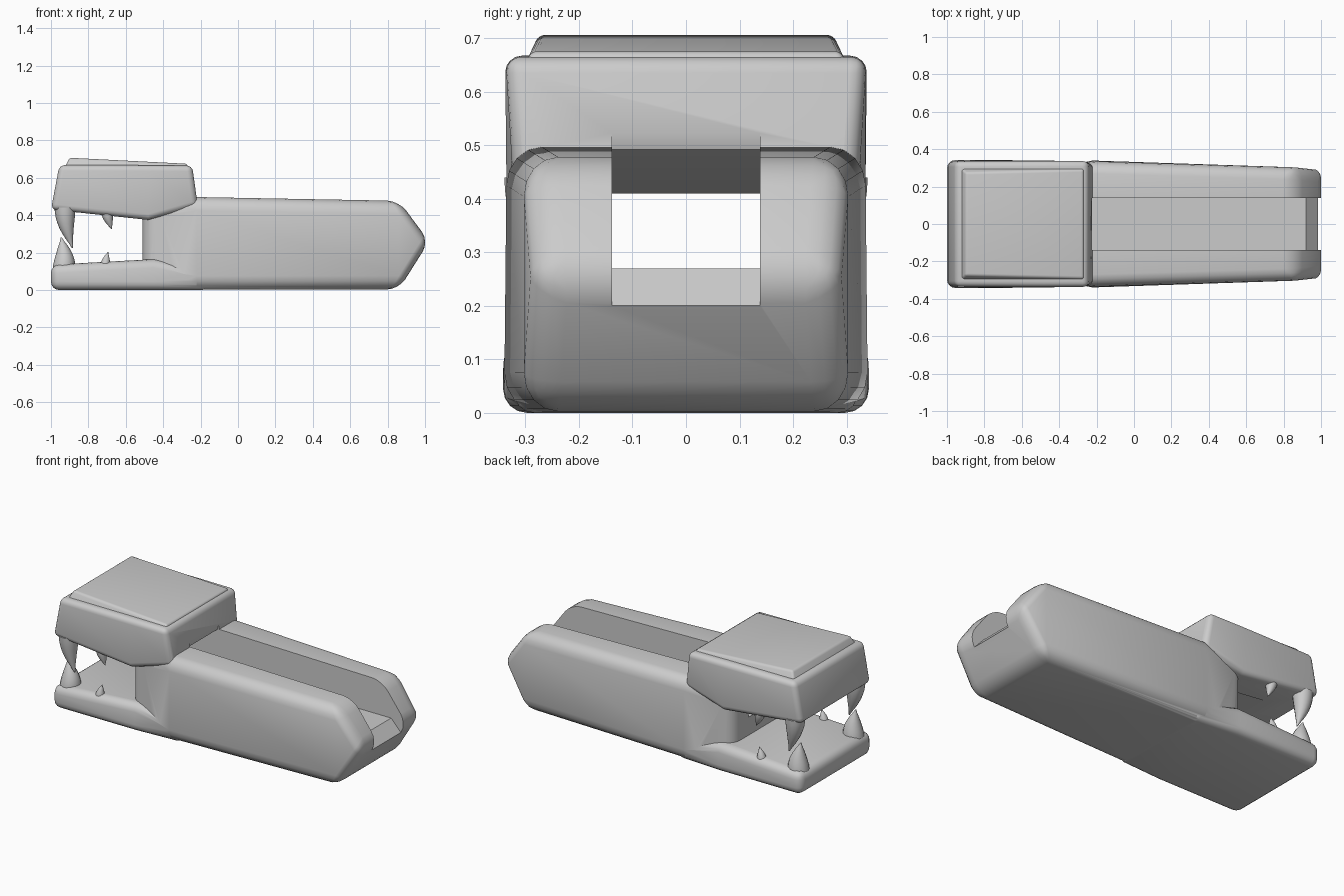
import bpy, bmesh, math

if "Cube" in bpy.data.objects:
    bpy.data.objects.remove(bpy.data.objects["Cube"])


def make_object(name, bm):
    bmesh.ops.recalc_face_normals(bm, faces=bm.faces[:])
    mesh = bpy.data.meshes.new(name)
    bm.to_mesh(mesh)
    bm.free()
    ob = bpy.data.objects.new(name, mesh)
    bpy.context.collection.objects.link(ob)
    return ob


def apply_all(ob):
    bpy.ops.object.select_all(action='DESELECT')
    ob.select_set(True)
    bpy.context.view_layer.objects.active = ob
    for m in list(ob.modifiers):
        bpy.ops.object.modifier_apply(modifier=m.name)


def loft(name, sections, bevel):
    """Four-sided loft along x; section = x_low, x_high, half_low, half_high, z_low, z_high."""
    bm = bmesh.new()
    rings = []
    for xb, xt, wb, wt, z0, z1 in sections:
        rings.append([bm.verts.new(p) for p in
                      ((xb, -wb, z0), (xb, wb, z0), (xt, wt, z1), (xt, -wt, z1))])
    for a, b in zip(rings, rings[1:]):
        for i in range(4):
            j = (i + 1) % 4
            bm.faces.new((a[i], a[j], b[j], b[i]))
    bm.faces.new(rings[0])
    bm.faces.new(rings[-1])
    bmesh.ops.remove_doubles(bm, verts=bm.verts[:], dist=1e-5)
    ob = make_object(name, bm)
    m = ob.modifiers.new("Bevel", 'BEVEL')
    m.width, m.segments = bevel, 4
    m.limit_method, m.angle_limit = 'ANGLE', math.radians(30)
    apply_all(ob)
    return ob


def boolean(ob, other, operation):
    m = ob.modifiers.new("Boolean", 'BOOLEAN')
    m.object, m.operation, m.solver = other, operation, 'EXACT'
    apply_all(ob)
    bpy.data.objects.remove(other)


def smooth(ob, angle):
    bpy.ops.object.select_all(action='DESELECT')
    ob.select_set(True)
    bpy.context.view_layer.objects.active = ob
    bpy.ops.object.shade_smooth_by_angle(angle=math.radians(angle))


# Long body with a wedge-shaped tail end and narrowed cheeks behind the mouth
body = loft("body", [(-.51, -.51, .285, .285, .05, .45),
                     (-.22, -.22, .34, .335, .003, .497),
                     (.86, .86, .303, .303, .003, .477),
                     (1.022, 1.022, .285, .285, .26, .26)], .065)

# Lower jaw plate
jaw = loft("lower_jaw", [(-1, -1, .342, .342, 0, .135),
                         (-.45, -.45, .342, .335, 0, .165),
                         (-.15, -.15, .325, .31, 0, .1)], .045)

# Upper head block and the raised brow on top of it
head = loft("upper_head", [(-1, -.955, .335, .335, .43, .668),
                           (-.48, -.48, .335, .338, .375, .667),
                           (-.215, -.245, .322, .338, .45, .665)], .03)
brow = loft("brow", [(-.955, -.9, .325, .275, .6, .707),
                     (-.26, -.27, .325, .29, .6, .675)], .012)

for part in (jaw, head, brow):
    boolean(body, part, 'UNION')

# Slot through the body, open at the top and running into the mouth
profile = [(-1.1, .27), (.92, .27), (.985, .2), (1.2, .2), (1.2, .6),
           (-.2, .6), (-.235, .492), (-.48, .41), (-1.1, .41)]
bm = bmesh.new()
face = bm.faces.new([bm.verts.new((x, -.138, z)) for x, z in profile])
ext = bmesh.ops.extrude_face_region(bm, geom=[face])
bmesh.ops.translate(bm, vec=(0, .276, 0),
                    verts=[g for g in ext['geom'] if isinstance(g, bmesh.types.BMVert)])
boolean(body, make_object("slot_cutter", bm), 'DIFFERENCE')
smooth(body, 32)


# Curved teeth, in mirrored pairs
def tooth_pair(name, base, tip, radius, bow):
    n, steps = 14, 8
    for side, label in ((-1, "near"), (1, "far")):
        bm = bmesh.new()
        rings = []
        for k in range(steps + 1):
            t = k / steps
            x = base[0] + (tip[0] - base[0]) * t + bow * math.sin(math.pi * t)
            y = base[1] + (tip[1] - base[1]) * t
            z = base[2] + (tip[2] - base[2]) * t
            r = radius * max(.06, (1 - t ** 1.7))
            rings.append([bm.verts.new((x + r * math.cos(2 * math.pi * i / n),
                                        side * y + r * math.sin(2 * math.pi * i / n), z))
                          for i in range(n)])
        for a, b in zip(rings, rings[1:]):
            for i in range(n):
                j = (i + 1) % n
                bm.faces.new((a[i], a[j], b[j], b[i]))
        bm.faces.new(rings[0])
        bm.faces.new(rings[-1])
        smooth(make_object(name + "_" + label, bm), 50)


tooth_pair("upper_fang", (-.925, .285, .44), (-.885, .285, .225), .056, -.012)
tooth_pair("lower_fang", (-.93, .26, .12), (-.945, .26, .28), .06, .008)
tooth_pair("upper_small_tooth", (-.70, .295, .41), (-.675, .295, .325), .031, -.004)
tooth_pair("lower_small_tooth", (-.71, .295, .13), (-.695, .295, .203), .027, -.003)
